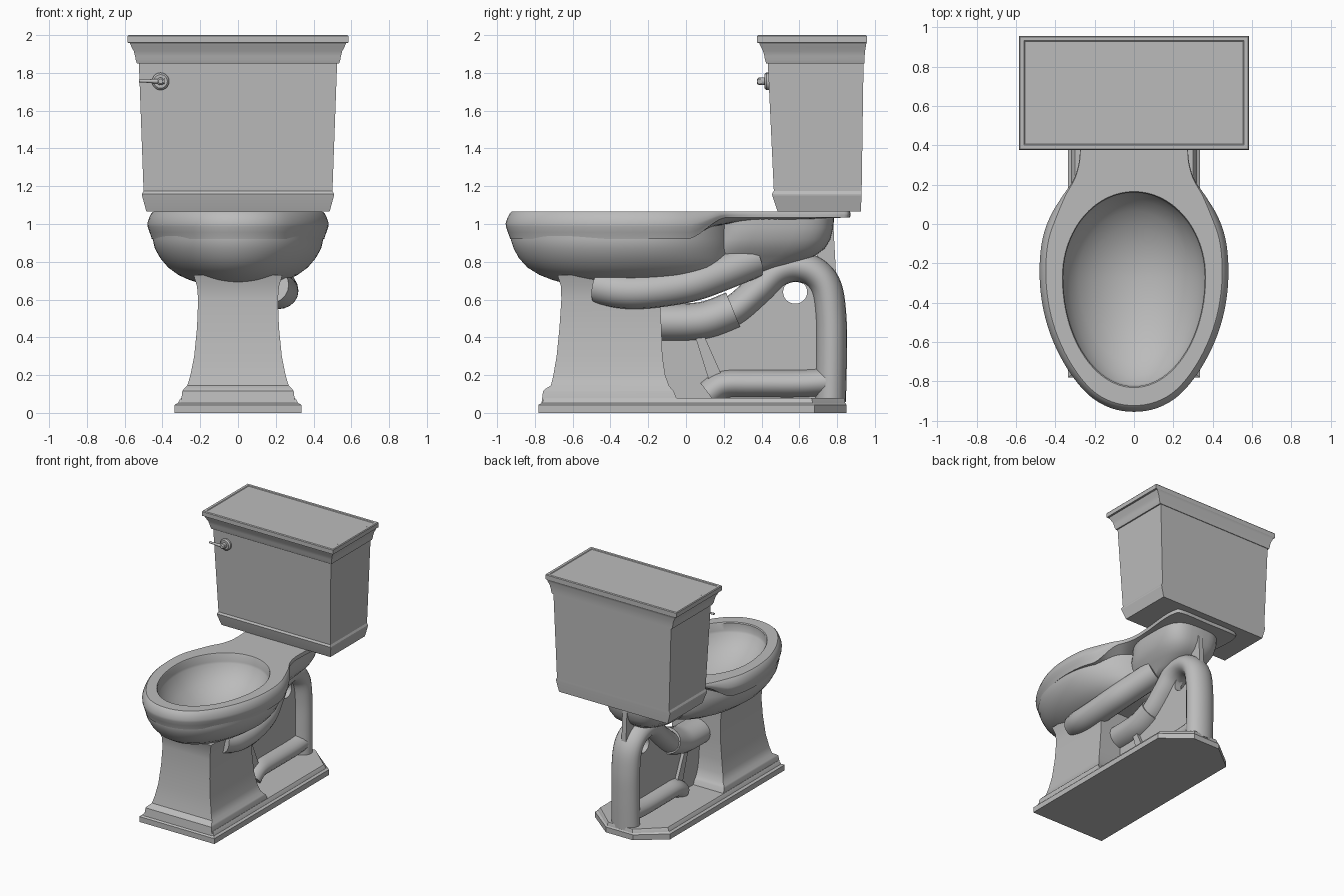
import bpy, bmesh, math
from mathutils import Vector

if "Cube" in bpy.data.objects:
    bpy.data.objects.remove(bpy.data.objects["Cube"])

china = bpy.data.materials.new("grey_china")
china.diffuse_color = (0.5, 0.5, 0.5, 1)
china.use_nodes = True
china.node_tree.nodes["Principled BSDF"].inputs["Base Color"].default_value = china.diffuse_color


def finish(ob, angle=38):
    ob.data.materials.append(china)
    bpy.ops.object.select_all(action='DESELECT')
    ob.select_set(True)
    bpy.context.view_layer.objects.active = ob
    bpy.ops.object.shade_smooth_by_angle(angle=math.radians(angle))


def loft(name, rings, start=True, end=True, angle=38):
    """Skin a list of equal-length closed rings."""
    bm = bmesh.new()
    vs = [[bm.verts.new(p) for p in r] for r in rings]
    n = len(vs[0])
    for a, b in zip(vs, vs[1:]):
        for i in range(n):
            j = (i + 1) % n
            bm.faces.new((a[i], a[j], b[j], b[i]))
    if start:
        bm.faces.new(vs[0][::-1])
    if end:
        bm.faces.new(vs[-1])
    bmesh.ops.recalc_face_normals(bm, faces=bm.faces)
    me = bpy.data.meshes.new(name)
    bm.to_mesh(me)
    bm.free()
    ob = bpy.data.objects.new(name, me)
    bpy.context.collection.objects.link(ob)
    finish(ob, angle)
    return ob


def rect(z, hx, y0, y1):
    return [(-hx, y0, z), (hx, y0, z), (hx, y1, z), (-hx, y1, z)]


def spline(pts, steps, closed=False):
    """Catmull-Rom through the points."""
    pts = [Vector(p) for p in pts]
    n, out = len(pts), []
    get = (lambda i: pts[i % n]) if closed else (lambda i: pts[max(0, min(n - 1, i))])
    for i in range(n if closed else n - 1):
        a, b, c, d = (get(i + k) for k in (-1, 0, 1, 2))
        for s in range(steps):
            t = s / steps
            out.append(0.5 * (2*b + (c - a)*t + (2*a - 5*b + 4*c - d)*t*t + (3*b - a - 3*c + d)*t**3))
    if not closed:
        out.append(pts[-1])
    return out


def tube(name, pts, r_side, r_in, n=20):
    """Sweep an oval along a path; r_side is across x, r_in lies in the path plane."""
    path, rings = spline(pts, 6), []
    for i, p in enumerate(path):
        t = (path[min(i + 1, len(path) - 1)] - path[max(i - 1, 0)]).normalized()
        up = t.cross(Vector((1, 0, 0))).normalized()
        side = up.cross(t)
        rings.append([p + side * r_side * math.cos(2*math.pi*k/n) + up * r_in * math.sin(2*math.pi*k/n)
                      for k in range(n)])
    return loft(name, rings)


# tank and lid
loft("tank", [rect(*r) for r in (
    (1.065, .485, .485, .925), (1.15, .508, .457, .93), (1.16, .508, .455, .93),
    (1.175, .50, .465, .93), (1.86, .525, .433, .94))], angle=15)
loft("tank_lid", [rect(*r) for r in (
    (1.85, .535, .425, .945), (1.87, .542, .418, .945), (1.89, .545, .415, .946),
    (1.915, .552, .408, .948), (1.94, .565, .395, .952), (1.957, .572, .388, .955),
    (1.96, .585, .377, .957), (1.994, .585, .377, .957), (2.0, .58, .382, .952),
    (2.0, .56, .402, .932), (1.996, .555, .407, .927))], angle=30)


# flush handle: rosette, stem and tapering lever
def disc(r, y, cx=-.41, cz=1.755, n=20):
    return [(cx + r*math.cos(2*math.pi*k/n), y, cz + r*math.sin(2*math.pi*k/n)) for k in range(n)]


loft("handle_rosette", [disc(.046, .445), disc(.046, .425), disc(.036, .415)])
loft("handle_stem", [disc(.02, .42), disc(.02, .385), disc(.012, .376)])
loft("handle_lever", [[(x, .39 + r*math.cos(math.pi*k/6), z + r*math.sin(math.pi*k/6)) for k in range(12)]
                      for x, z, r in ((-.39, 1.755, .014), (-.45, 1.756, .011), (-.5, 1.757, .008), (-.525, 1.758, .008))])

# rim and seat deck outline, mirrored from one half
half = [(0, -.955), (.12, -.935), (.23, -.87), (.33, -.75), (.41, -.6), (.46, -.44), (.48, -.27),
        (.47, -.1), (.43, .03), (.365, .14), (.31, .22), (.283, .3), (.275, .38), (.28, .5),
        (.3, .7), (.295, .82), (.25, .868), (0, .87)]
outline = spline(half + [(-x, y) for x, y in half[-2:0:-1]], 4, True)
CY = -.27


def egg(z, a, front, back, like=outline):
    """Egg ring sampled at the same angles as the outline."""
    ring = []
    for p in like:
        d = Vector((p.x, p.y - CY)).normalized()
        b = (back - CY) if d.y > 0 else (CY - front)
        r = 1 / math.sqrt((d.x / a)**2 + (d.y / b)**2)
        ring.append((d.x * r, CY + d.y * r, z))
    return ring


def underside(y):
    t = max(0, min(1, (y - .02) / .2))
    return .92 + .115 * t * t * (3 - 2 * t)


def rim_ring(t, inset):
    ring = []
    for p in outline:
        d = Vector((p.x, p.y - CY))
        zb = underside(p.y)
        w = .15 + .85 * (1.035 - zb) / .115
        q = d - d.normalized() * inset * w
        ring.append((q.x, q.y + CY, 1.065 - t * (1.065 - zb)))
    return ring


def well(z, s):
    return egg(z, .36 * s, CY - .555 * s, CY + .43 * s)


under = [(x, y, underside(y)) for x, y, z in well(0, 1.03)]
wells = [well(z, s) for z, s in ((.765, .04), (.77, .2), (.79, .4), (.825, .6), (.875, .78),
                                 (.93, .91), (.985, .985), (1.0, 1.0), (1.058, 1.0), (1.065, 1.012))]
loft("bowl_rim_and_deck", wells + [rim_ring(t, i) for t, i in (
    (0, .032), (.06, .022), (.22, .01), (.42, 0), (.55, .002), (.75, .012), (.9, .02), (1, .024))] + [under],
    end=False)

# outer bowl, open at the top beneath the rim
loft("bowl_body", [egg(*r) for r in (
    (1.03, .44, -.92, .24), (.92, .452, -.928, .25), (.87, .44, -.912, .25), (.82, .412, -.885, .25),
    (.77, .37, -.84, .25), (.73, .315, -.775, .23), (.705, .26, -.71, .2), (.685, .2, -.64, .14))],
    start=False)


# neck under the deck
def neck_ring(z, hx, y0, y1, n=40):
    ring = []
    for k in range(n):
        c, s = math.cos(2*math.pi*k/n), math.sin(2*math.pi*k/n)
        ring.append((hx * math.copysign(abs(c)**.6, c),
                     (y0 + y1)/2 + (y1 - y0)/2 * math.copysign(abs(s)**.6, s), z))
    return ring


loft("deck_neck", [neck_ring(*r) for r in (
    (1.045, .25, .175, .785), (.98, .248, .17, .78), (.92, .235, .14, .765), (.87, .21, .12, .735),
    (.83, .175, .1, .68), (.79, .14, .08, .58), (.75, .11, .06, .45))])

# pedestal column with moulded foot
loft("pedestal", [rect(*r) for r in (
    (.05, .302, -.765, -.04), (.115, .295, -.757, -.065), (.125, .288, -.748, -.075), (.145, .268, -.715, -.09),
    (.2, .252, -.702, -.11), (.3, .232, -.685, -.125), (.45, .217, -.67, -.13), (.6, .211, -.66, -.138),
    (.67, .217, -.662, -.14), (.73, .235, -.68, -.14))], angle=32)


# base plinth with clipped rear corners
def base_ring(z, i):
    pts = [(.335 - i, -.78 + i), (.335 - i, .68 - i*.5), (.12 - i*.4, .85 - i*.4)]
    return [(x, y, z) for x, y in pts] + [(-x, y, z) for x, y in pts[::-1]]


loft("base_plinth", [base_ring(*r) for r in ((0, 0), (.043, 0), (.053, .018), (.07, .026), (.08, .034))], angle=25)

# trapway loop, foot swelling and the side channel
tube("trapway", [(0, y, z) for y, z in (
    (-.2, .48), (0, .48), (.12, .49), (.25, .54), (.38, .65), (.48, .745), (.58, .775), (.68, .745),
    (.745, .66), (.768, .5), (.77, .3), (.765, .06))], .115, .082)
tube("trapway_inlet", [(0, y, z) for y, z in ((-.2, .48), (0, .48), (.12, .495), (.25, .545))], .125, .1)
tube("trapway_foot", [(0, y, z) for y, z in ((.12, .1), (.2, .15), (.35, .155), (.6, .155), (.76, .165))], .11, .075)
tube("side_channel", [(.17, -.46, .67), (.205, -.36, .65), (.215, -.25, .645), (.21, -.1, .66),
                      (.19, .05, .69), (.14, .2, .745), (.08, .36, .81)], .105, .095)

# web plate filling the loop, with a round hole
cu = bpy.data.curves.new("trapway_web", 'CURVE')
cu.dimensions, cu.fill_mode, cu.extrude = '2D', 'BOTH', .03
web = [(-.15, .07), (.77, .07), (.77, .6), (.7, .72), (.6, .76), (.5, .74), (.4, .66), (.25, .53), (.1, .47), (-.15, .47)]
hole = [(.578 + .064*math.cos(math.pi*k/14), .64 + .062*math.sin(math.pi*k/14)) for k in range(28)]
for loop in (web, hole):
    sp = cu.splines.new('POLY')
    sp.points.add(len(loop) - 1)
    for pt, (a, b) in zip(sp.points, loop):
        pt.co = (a, b, 0, 1)
    sp.use_cyclic_u = True
plate = bpy.data.objects.new("trapway_web", cu)
plate.rotation_euler = (math.pi/2, 0, math.pi/2)
bpy.context.collection.objects.link(plate)
bpy.ops.object.select_all(action='DESELECT')
plate.select_set(True)
bpy.context.view_layer.objects.active = plate
bpy.ops.object.convert(target='MESH')
finish(bpy.context.view_layer.objects.active)


# slanted rib across the web and fin behind the neck
def slab(name, hx, yz):
    return loft(name, [[(x, y, z) for y, z in yz] for x in (-hx, hx)])


slab("web_rib", .055, [(.05, .4), (.1, .4), (.22, .13), (.15, .08)])
slab("rear_fin", .02, [(.68, .72), (.795, .72), (.778, 1.04), (.72, 1.04)])
